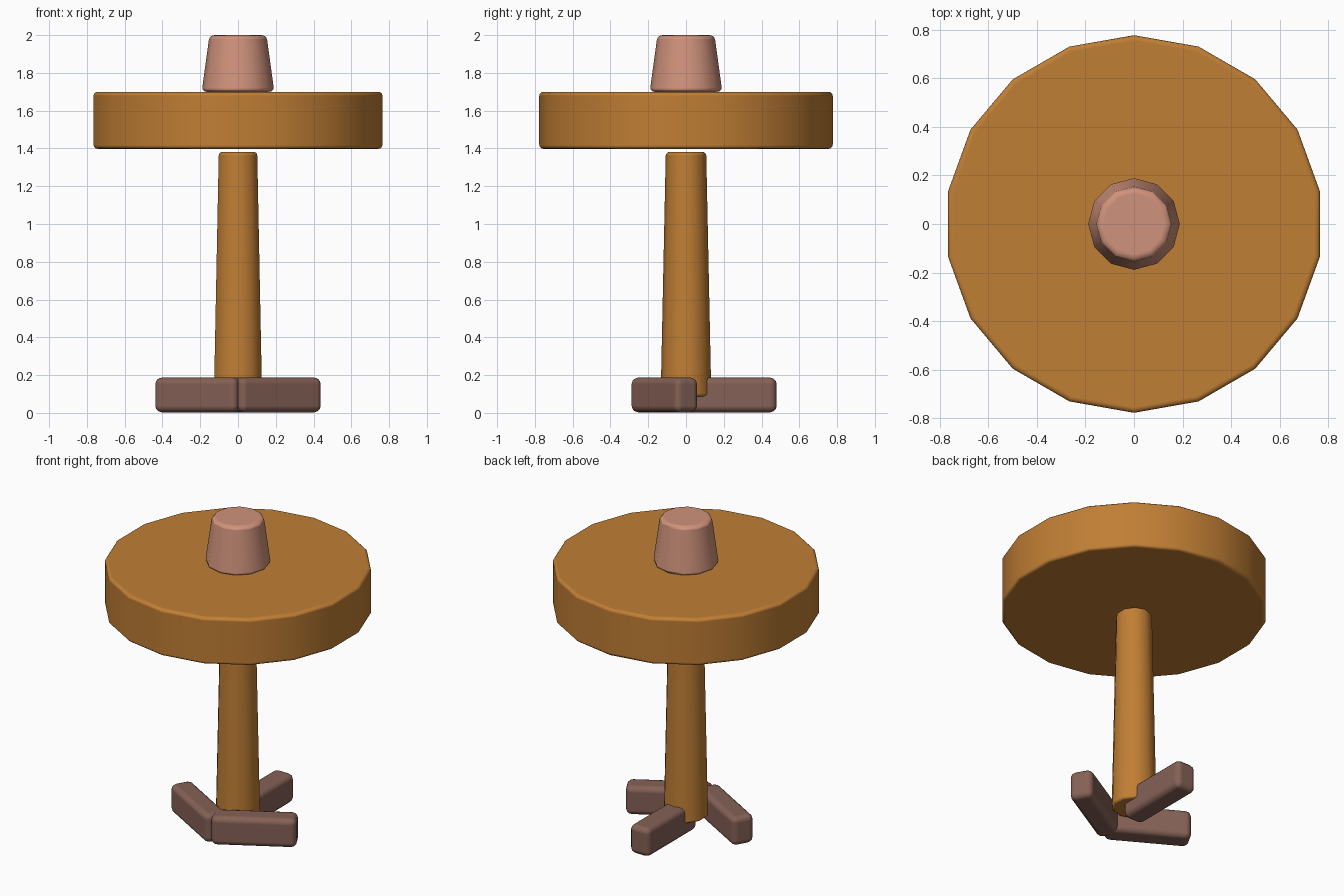
import bpy
import math

if "Cube" in bpy.data.objects:
    bpy.data.objects.remove(bpy.data.objects["Cube"])


def material(name, rgb):
    m = bpy.data.materials.new(name)
    m.diffuse_color = (*rgb, 1)
    m.use_nodes = True
    m.node_tree.nodes["Principled BSDF"].inputs["Base Color"].default_value = m.diffuse_color
    return m


ochre = material("ochre wood", (0.53, 0.21, 0.035))
pink = material("dusty pink", (0.63, 0.29, 0.20))
brown = material("dark brown", (0.235, 0.12, 0.092))


def finish(name, mat, bevel):
    """Name, colour, smooth and round the edges of the active object."""
    ob = bpy.context.object
    ob.name = name
    ob.data.materials.append(mat)
    for p in ob.data.polygons:
        p.use_smooth = True
    mod = ob.modifiers.new("rounded edges", 'BEVEL')
    mod.width = bevel
    mod.segments = 3
    mod.limit_method = 'ANGLE'
    mod.angle_limit = math.radians(45)
    mod.harden_normals = True
    return ob


def tapered(name, sides, r_bottom, r_top, z0, z1, mat, bevel):
    bpy.ops.mesh.primitive_cone_add(vertices=sides, radius1=r_bottom, radius2=r_top,
                                    depth=z1 - z0, location=(0, 0, (z0 + z1) / 2))
    return finish(name, mat, bevel)


# Round top, centre post and the cup standing on it
tapered("table_top", 18, 0.777, 0.777, 1.398, 1.70, ochre, 0.022)
tapered("post", 10, 0.134, 0.107, 0.087, 1.382, ochre, 0.02)
tapered("cup", 12, 0.192, 0.151, 1.70, 2.0, pink, 0.025)

# Three feet: one straight back, two meeting in a V at the front
for name, deg in (("back_foot", 90), ("left_foot", 210), ("right_foot", 330)):
    a = math.radians(deg)
    bpy.ops.mesh.primitive_cube_add(
        size=1, location=(0.23 * math.cos(a), 0.23 * math.sin(a), 0.095))
    ob = bpy.context.object
    for v in ob.data.vertices:
        v.co.x *= 0.5
        v.co.y *= 0.14
        v.co.z *= 0.184
    ob.rotation_euler.z = -a
    finish(name, brown, 0.035)
